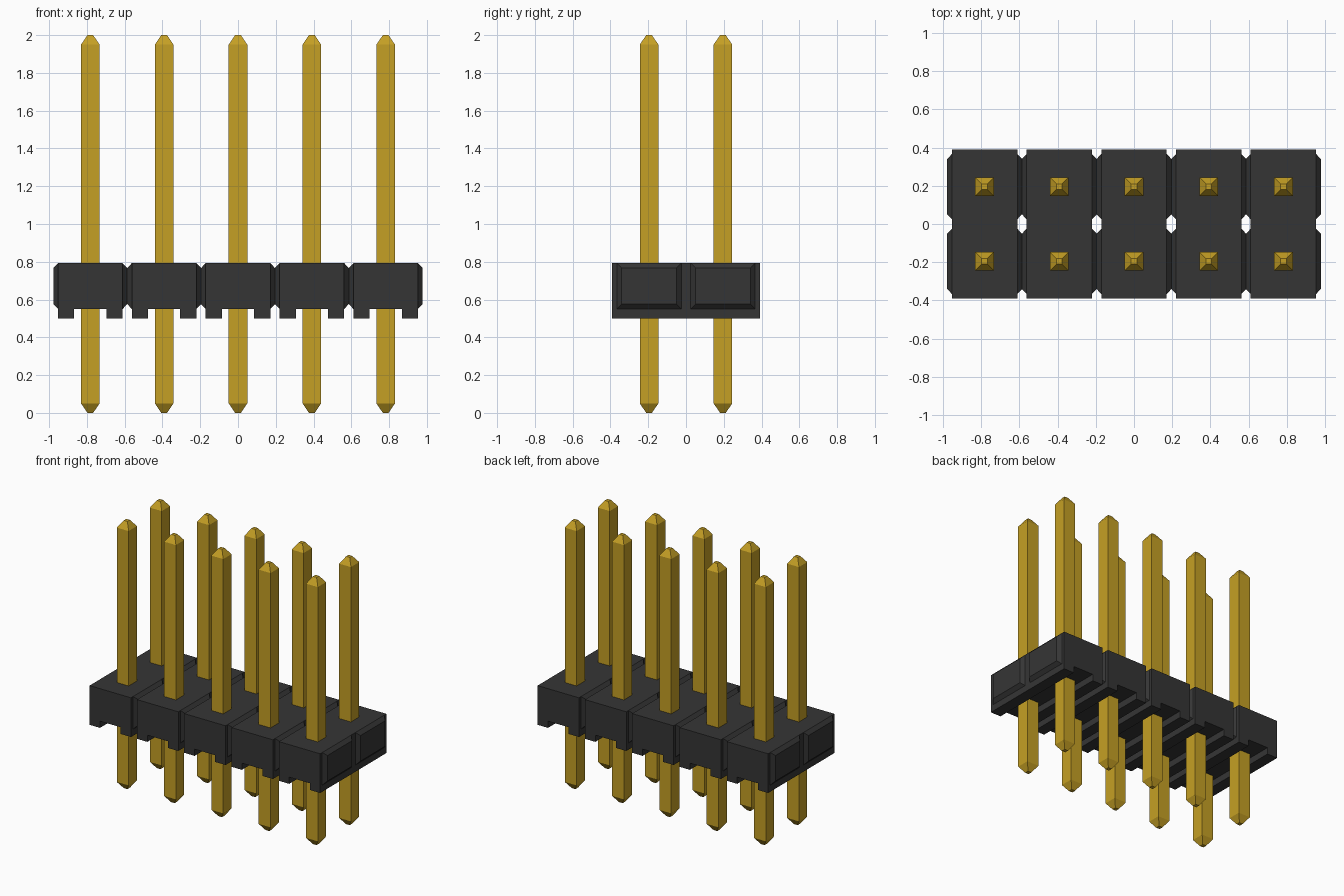
import bpy
import bmesh

cube = bpy.data.objects.get("Cube")
if cube:
    bpy.data.objects.remove(cube, do_unlink=True)

PITCH = 0.391
COLUMNS = 5
ROWS = (-PITCH / 2, PITCH / 2)


def make_material(name, color):
    mat = bpy.data.materials.new(name)
    mat.use_nodes = True
    mat.diffuse_color = color
    bsdf = mat.node_tree.nodes["Principled BSDF"]
    bsdf.inputs["Base Color"].default_value = color
    return mat


black = make_material("black plastic", (0.036, 0.036, 0.036, 1))
gold = make_material("gold metal", (0.56, 0.35, 0.018, 1))


def make_object(name, bm, mat):
    bmesh.ops.recalc_face_normals(bm, faces=bm.faces)
    mesh = bpy.data.meshes.new(name)
    bm.to_mesh(mesh)
    bm.free()
    mesh.materials.append(mat)
    obj = bpy.data.objects.new(name, mesh)
    bpy.context.collection.objects.link(obj)
    return obj


def loft(bm, rings, cap_start=True):
    """Join rings of points with quads and cap the ends."""
    loops = [[bm.verts.new(p) for p in ring] for ring in rings]
    for a, b in zip(loops, loops[1:]):
        n = len(a)
        for i in range(n):
            j = (i + 1) % n
            bm.faces.new((a[i], a[j], b[j], b[i]))
    if cap_start:
        bm.faces.new(loops[0])
    bm.faces.new(loops[-1])


def block(x):
    """Housing section with a channel underneath and side pads."""
    bm = bmesh.new()
    half, slot, low, roof, top = 0.171, 0.085, 0.5, 0.55, 0.793
    right = [(slot, roof), (slot, low), (half, low), (half, top)]
    profile = right + [(-px, pz) for px, pz in reversed(right)]
    loft(bm, [[(x + px, y, pz) for px, pz in profile] for y in (-PITCH, PITCH)])

    # Chamfered pads that meet the neighbouring sections
    for side in (-1, 1):
        for row in ROWS:
            rings = []
            for px, hy, z0, z1 in ((half, 0.171, roof, top),
                                   (PITCH / 2, 0.145, roof + 0.026, top - 0.026)):
                rings.append([(x + side * px, row + sy * hy, z)
                              for sy, z in ((-1, z0), (1, z0), (1, z1), (-1, z1))])
            loft(bm, rings, cap_start=False)
    return bm


def pin(x, y):
    """Square pin with a tapered tip at both ends."""
    bm = bmesh.new()
    rings = [[(x + sx * h, y + sy * h, z)
              for sx, sy in ((-1, -1), (1, -1), (1, 1), (-1, 1))]
             for z, h in ((0, 0.015), (0.05, 0.049), (1.95, 0.049), (2, 0.015))]
    loft(bm, rings)
    return bm


for column in range(COLUMNS):
    x = (column - (COLUMNS - 1) / 2) * PITCH
    make_object(f"housing_section_{column + 1}", block(x), black)
    for row, y in zip(("front", "back"), ROWS):
        make_object(f"{row}_pin_{column + 1}", pin(x, y), gold)
